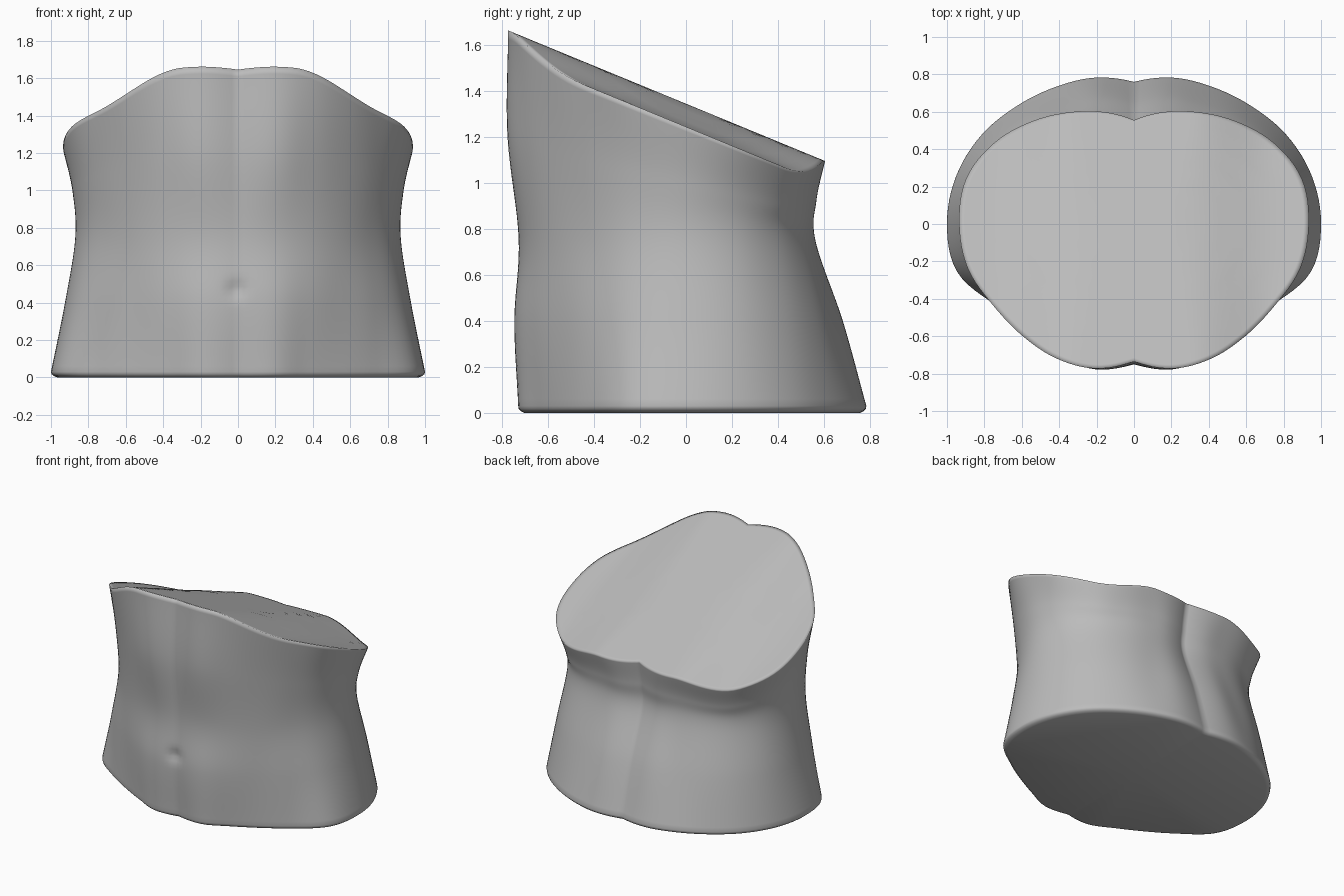
import bpy, bmesh, math

if "Cube" in bpy.data.objects:
    bpy.data.objects.remove(bpy.data.objects["Cube"])

# Outline radii every 15 degrees, from the front centre round to the back centre
BASE = [.71, .75, .745, .78, .86, .98, 1.0, .985, .945, .89, .845, .81, .76]
HIP = [.735, .765, .765, .785, .84, .905, .925, .915, .87, .805, .74, .705, .65]
WAIST = [.72, .745, .76, .78, .81, .85, .87, .85, .79, .71, .635, .58, .52]
CHEST = [.75, .80, .80, .805, .83, .865, .885, .865, .81, .72, .64, .585, .525]
RIM = [.735, .80, .83, .845, .87, .92, .935, .93, .865, .775, .69, .62, .555]
SIDES = 144


def curve(vals, t):
    """Smooth interpolation through evenly spaced values."""
    i = min(int(t), len(vals) - 2)
    f = t - i
    p1, p2 = vals[i], vals[i + 1]
    p0 = vals[i - 1] if i > 0 else 2 * p1 - p2
    p3 = vals[i + 2] if i + 2 < len(vals) else 2 * p2 - p1
    return p1 + .5 * f * (p2 - p0 + f * (2 * p0 - 5 * p1 + 4 * p2 - p3
                                         + f * (3 * (p1 - p2) + p3 - p0)))


def top_height(x, y):
    """Sloping top surface that rolls down toward both flanks."""
    t = min(max((abs(x) - .3) / .45, 0), 1)
    return 1.343 - .412 * y - .1 * t * t * (3 - 2 * t)


def place(a, r):
    return r * math.sin(a), -r * math.cos(a)


bm = bmesh.new()
columns = []
for k in range(SIDES):
    a = 2 * math.pi * k / SIDES
    t = min(a, 2 * math.pi - a) / math.radians(15)
    radii = [curve(s, t) for s in (BASE, HIP, WAIST, CHEST, RIM)]
    rim_z = top_height(*place(a, radii[-1]))
    heights = [.03, .4, .75, (.75 + rim_z) / 2, rim_z]
    col = []
    # Bottom lip
    for scale, z in ((.965, 0), (.985, .008), (.997, .018)):
        col.append((*place(a, radii[0] * scale), z))
    # Body wall, with a small navel dent
    for j in range(49):
        r, z = curve(radii, j / 12), curve(heights, j / 12)
        x, y = place(a, r)
        if y < 0:
            y += .022 * math.exp(-((x + .01) ** 2 + (z - .47) ** 2) / .0018)
        col.append((x, y, z))
    # Sloping top
    for scale in (.97, .9, .8, .65, .5, .35, .2, .08):
        x, y = place(a, radii[-1] * scale)
        col.append((x, y, top_height(x, y)))
    columns.append([bm.verts.new(c) for c in col])

# Wall and top quads
for k in range(SIDES):
    left, right = columns[k], columns[(k + 1) % SIDES]
    for j in range(len(left) - 1):
        bm.faces.new((left[j], right[j], right[j + 1], left[j + 1]))
# Close the top centre and the flat underside
for row, z in ((-1, top_height(0, 0)), (0, 0)):
    centre = bm.verts.new((0, 0, z))
    for k in range(SIDES):
        bm.faces.new((columns[k][row], columns[(k + 1) % SIDES][row], centre))
bmesh.ops.recalc_face_normals(bm, faces=bm.faces)

mesh = bpy.data.meshes.new("torso")
bm.to_mesh(mesh)
bm.free()
torso = bpy.data.objects.new("torso", mesh)
bpy.context.collection.objects.link(torso)

grey = bpy.data.materials.new("plain grey")
grey.diffuse_color = (.5, .5, .5, 1)
grey.use_nodes = True
grey.node_tree.nodes["Principled BSDF"].inputs["Base Color"].default_value = grey.diffuse_color
mesh.materials.append(grey)

# Soft rim all round
mesh.shade_smooth()
